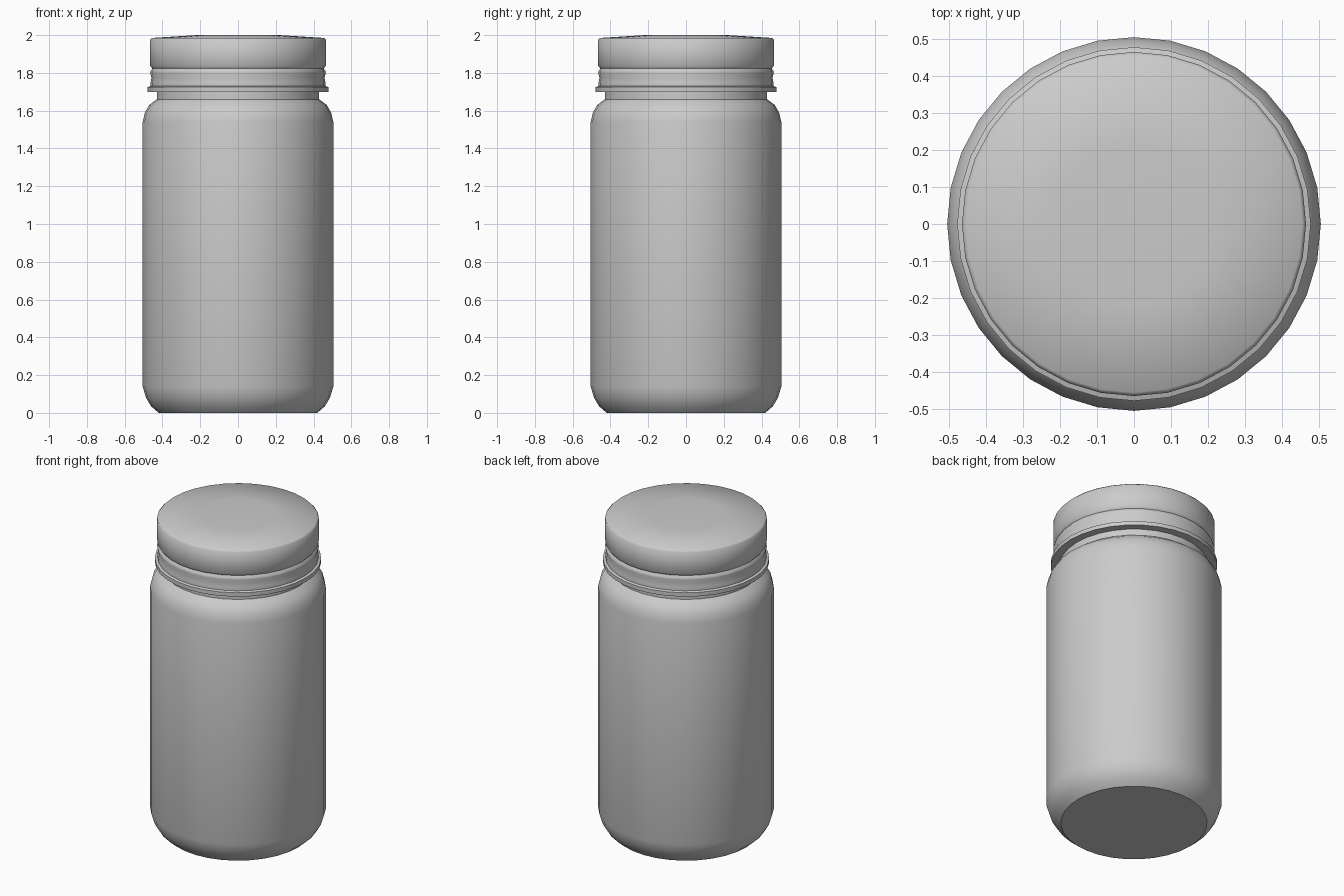
import bpy, bmesh, math

cube = bpy.data.objects.get("Cube")
if cube:
    bpy.data.objects.remove(cube)

SIDES = 32

grey = bpy.data.materials.new("plain grey")
grey.use_nodes = True
colour = (0.6, 0.6, 0.6, 1)
grey.diffuse_color = colour
grey.node_tree.nodes["Principled BSDF"].inputs["Base Color"].default_value = colour


def lathe(name, profile, sharp_angle):
    """Spin a radius/height profile around z; both ends are closed with caps."""
    bm = bmesh.new()
    rings = []
    for r, z in profile:
        turn = [2 * math.pi * i / SIDES for i in range(SIDES)]
        rings.append([bm.verts.new((r * math.cos(a), r * math.sin(a), z)) for a in turn])
    for low, high in zip(rings, rings[1:]):
        for i in range(SIDES):
            j = (i + 1) % SIDES
            bm.faces.new((low[i], low[j], high[j], high[i]))
    bm.faces.new(rings[0][::-1])
    bm.faces.new(rings[-1])
    mesh = bpy.data.meshes.new(name)
    bm.to_mesh(mesh)
    bm.free()
    mesh.materials.append(grey)
    obj = bpy.data.objects.new(name, mesh)
    bpy.context.collection.objects.link(obj)
    bpy.ops.object.select_all(action="DESELECT")
    obj.select_set(True)
    bpy.context.view_layer.objects.active = obj
    bpy.ops.object.shade_smooth_by_angle(angle=math.radians(sharp_angle))
    return obj


# Jar: flat base, rounded heel, straight wall, rounded shoulder and neck
lathe("jar_body", [
    (0.42, 0), (0.46, 0.035), (0.487, 0.08), (0.505, 0.14),
    (0.505, 1.54), (0.493, 1.59), (0.47, 1.63), (0.43, 1.66),
    (0.43, 1.75)], 40)

# Lid: bottom flange, grooved band and slightly domed top
lathe("lid", [
    (0.42, 1.70), (0.478, 1.70), (0.478, 1.725), (0.463, 1.73),
    (0.463, 1.75), (0.458, 1.775), (0.465, 1.80), (0.463, 1.81),
    (0.454, 1.823), (0.465, 1.838), (0.465, 1.975), (0.455, 1.985),
    (0.22, 2.0)], 55)
